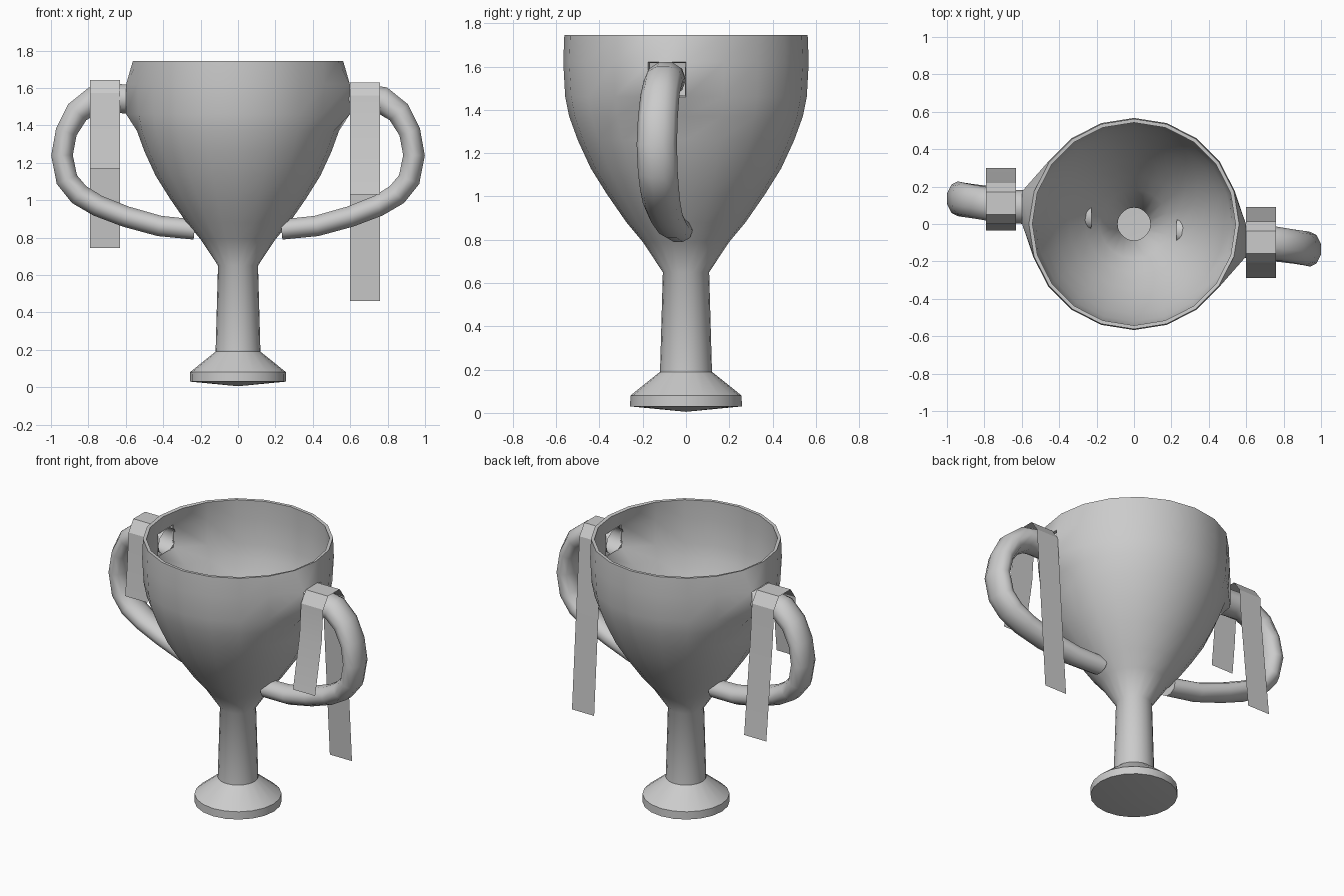
import bpy, bmesh, math
from mathutils import Vector

if "Cube" in bpy.data.objects:
    bpy.data.objects.remove(bpy.data.objects["Cube"])

SIDES = 20


def finish(name, bm, angle=40, wall=0):
    bmesh.ops.recalc_face_normals(bm, faces=bm.faces)
    me = bpy.data.meshes.new(name)
    bm.to_mesh(me)
    bm.free()
    ob = bpy.data.objects.new(name, me)
    bpy.context.collection.objects.link(ob)
    bpy.ops.object.select_all(action='DESELECT')
    ob.select_set(True)
    bpy.context.view_layer.objects.active = ob
    if wall:
        mod = ob.modifiers.new("wall", 'SOLIDIFY')
        mod.thickness, mod.offset = wall, -1
        bpy.ops.object.modifier_apply(modifier=mod.name)
    bpy.ops.object.shade_smooth_by_angle(angle=math.radians(angle))
    return ob


def skin(bm, rings, closed=True):
    n = len(rings[0])
    return [[bm.faces.new((a[i], a[(i + 1) % n], b[(i + 1) % n], b[i]))
             for i in range(n if closed else n - 1)]
            for a, b in zip(rings, rings[1:])]


# Cup: lathed shell of foot, stem and bowl, with a socket for each handle
profile = [(.258, .03), (.257, .08), (.12, .19), (.107, .65), (.20, .79),
           (.275, .88), (.365, 1.01), (.44, 1.13), (.50, 1.26), (.54, 1.37),
           (.558, 1.46), (.567, 1.62), (.562, 1.745)]
bm = bmesh.new()
rings = [[bm.verts.new((r * math.cos(i * math.tau / SIDES),
                        r * math.sin(i * math.tau / SIDES), z))
          for i in range(SIDES)] for r, z in profile]
rows = skin(bm, rings)
tip = bm.verts.new((0, 0, .005))
for i in range(SIDES):
    bm.faces.new((tip, rings[0][(i + 1) % SIDES], rings[0][i]))
sockets = [rows[10][SIDES - 1], rows[10][SIDES // 2 - 1]]
for f in sockets:
    for v in f.verts:
        v.co.x = math.copysign(.598, v.co.x)
bmesh.ops.delete(bm, geom=sockets, context='FACES_ONLY')
finish("cup", bm, 40, .02)

# Handles: swept oval tube (x, y, z, in-plane radius, y radius)
path = [(.575, -.09, 1.54, .08, .09), (.68, -.095, 1.545, .078, .09),
        (.77, -.105, 1.535, .074, .09), (.86, -.12, 1.47, .066, .09),
        (.918, -.13, 1.365, .059, .092), (.941, -.135, 1.24, .059, .093),
        (.915, -.13, 1.11, .06, .092), (.85, -.122, 1.03, .06, .09),
        (.75, -.113, .97, .058, .087), (.60, -.095, .912, .057, .08),
        (.42, -.065, .862, .056, .073), (.232, -.035, .843, .055, .066)]


def handle(name, s):
    bm = bmesh.new()
    rings = []
    for k, (x, y, z, a, b) in enumerate(path):
        p, q = path[max(k - 1, 0)], path[min(k + 1, len(path) - 1)]
        n = Vector((p[2] - q[2], 0, q[0] - p[0])).normalized()
        ring = []
        for i in range(10):
            t = (i + .5) * math.tau / 10
            c = Vector((x, y, z)) + n * a * math.cos(t) * 1.03
            c.y += b * math.sin(t)
            ring.append(bm.verts.new((s * c.x, s * c.y, c.z)))
        rings.append(ring)
    skin(bm, rings)
    bm.faces.new(rings[-1])
    finish(name, bm, 60)


# Ribbons: single sheets draped over the handle tops
def ribbon(name, x0, x1, yc, top, front, back):
    prof = [(front[0], front[1]), (yc - .125, 1.36), (yc - .11, top - .07),
            (yc - .06, top), (yc + .06, top), (yc + .11, top - .07),
            (yc + .125, 1.36), (back[0], back[1])]
    bm = bmesh.new()
    skin(bm, [[bm.verts.new((x, y, z)) for x in (x0, x1)] for y, z in prof],
         closed=False)
    finish(name, bm, 20)


handle("right_handle", 1)
handle("left_handle", -1)
ribbon("right_ribbon", .60, .76, -.097, 1.63, (-.29, 1.03), (.09, .46))
ribbon("left_ribbon", -.79, -.63, .11, 1.642, (-.035, 1.17), (.30, .745))
